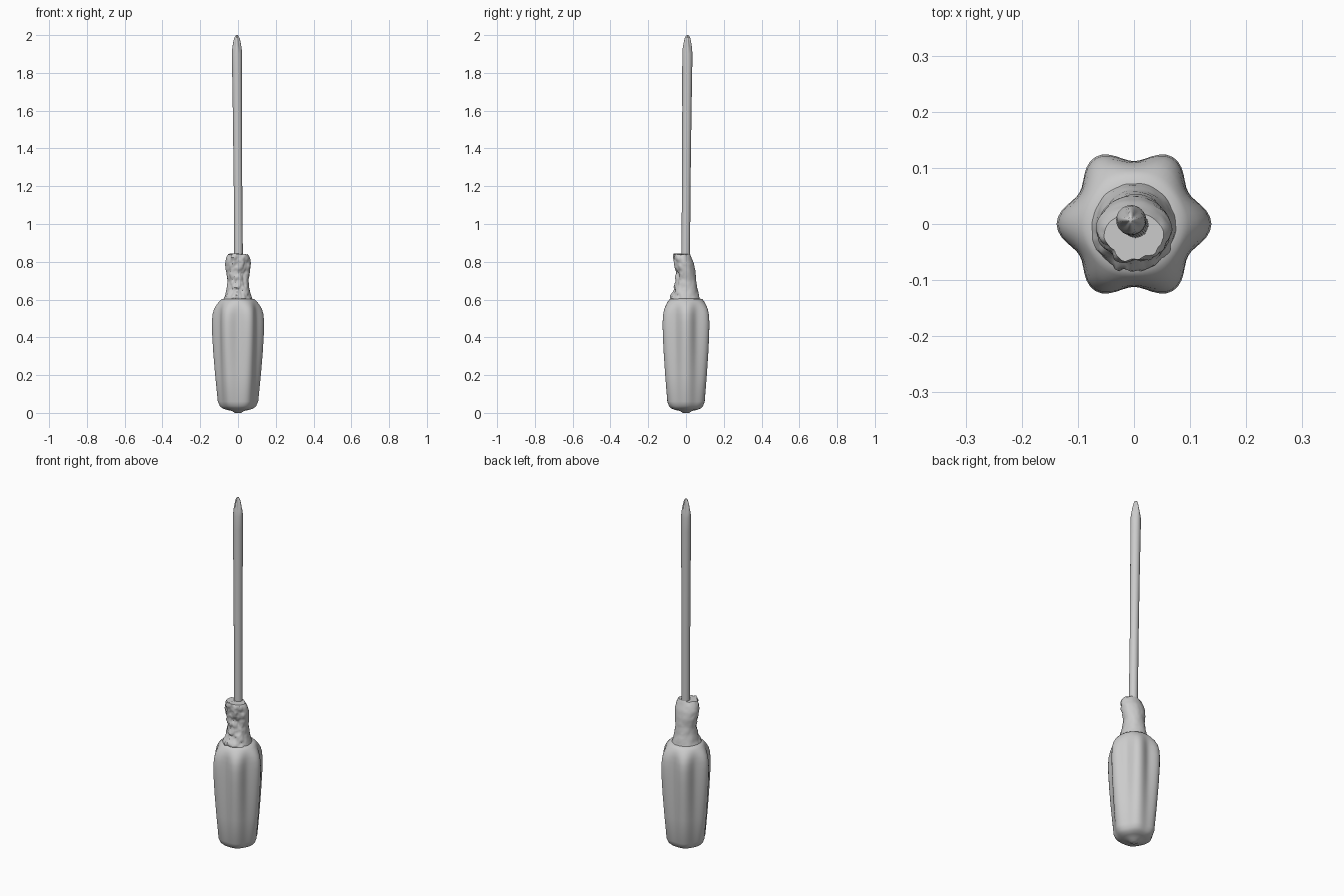
import bpy, bmesh, math
from mathutils import Vector, noise

if "Cube" in bpy.data.objects:
    bpy.data.objects.remove(bpy.data.objects["Cube"], do_unlink=True)

grey = bpy.data.materials.new("plain_grey")
grey.use_nodes = True
colour = (0.6, 0.6, 0.6, 1)
grey.diffuse_color = colour
grey.node_tree.nodes["Principled BSDF"].inputs["Base Color"].default_value = colour


def sample(profile, z):
    """Values of a profile [(z, a, b, ...)] interpolated at height z."""
    for low, high in zip(profile, profile[1:]):
        if z <= high[0]:
            t = (z - low[0]) / (high[0] - low[0])
            return [p + (q - p) * t for p, q in zip(low[1:], high[1:])]
    return list(profile[-1][1:])


def loft(name, heights, sides, point, angle):
    """Skin closed rings; point(a, z) gives the surface position."""
    bm = bmesh.new()
    rings = [[bm.verts.new(point(2 * math.pi * i / sides, z)) for i in range(sides)]
             for z in heights]
    for low, high in zip(rings, rings[1:]):
        for i in range(sides):
            j = (i + 1) % sides
            bm.faces.new((low[i], low[j], high[j], high[i]))
    bm.faces.new(rings[0][::-1])
    bm.faces.new(rings[-1])
    mesh = bpy.data.meshes.new(name)
    bm.to_mesh(mesh)
    bm.free()
    mesh.materials.append(grey)
    obj = bpy.data.objects.new(name, mesh)
    bpy.context.collection.objects.link(obj)
    bpy.ops.object.select_all(action="DESELECT")
    bpy.context.view_layer.objects.active = obj
    obj.select_set(True)
    bpy.ops.object.shade_smooth_by_angle(angle=math.radians(angle))
    return obj


# Six-lobed handle: height, ridge radius, groove radius
handle = [(0, .018, .018), (.01, .03, .03), (.016, .06, .06), (.024, .082, .078),
          (.036, .096, .09), (.06, .107, .098), (.2, .121, .106), (.32, .131, .11),
          (.42, .137, .112), (.48, .138, .112), (.52, .135, .111), (.55, .127, .109),
          (.575, .112, .104), (.592, .097, .095), (.602, .086, .086), (.606, .07, .07)]


def handle_point(a, z):
    ridge, groove = sample(handle, z)
    r = groove + (ridge - groove) * (1 + math.cos(6 * a)) / 2
    return Vector((r * math.cos(a), r * math.sin(a), z))


loft("handle", [row[0] for row in handle], 72, handle_point, 50)

# Worn collar: height, half width, front edge, back edge
collar = [(.59, .08, -.088, .078), (.62, .07, -.08, .07), (.66, .06, -.062, .06),
          (.7, .056, -.056, .054), (.75, .064, -.056, .05), (.79, .069, -.066, .042),
          (.82, .064, -.07, .03), (.84, .054, -.064, .02)]


def collar_point(a, z):
    width, front, back = sample(collar, z)
    x, y = width * math.cos(a), (back - front) / 2 * math.sin(a)
    p = Vector((x, y, z))
    pits = noise.noise(p * 32) + 0.5 * noise.noise(p * 70)
    rough = 0.03 + 0.2 * max(0, -math.sin(a))
    k = 1 + rough * (pits - 0.25)
    return Vector((x * k, y * k + (front + back) / 2, z + 0.006 * pits * (z > .83)))


loft("worn_collar", [.59 + .25 * i / 30 for i in range(31)], 72, collar_point, 40)

# Slim shaft with a cross-shaped tip: height, radius, flute depth
shaft = [(.8, .023, 0), (1.2, .0225, 0), (1.6, .0245, 0), (1.82, .0265, 0),
         (1.9, .0265, 0), (1.93, .025, .15), (1.96, .02, .35), (1.985, .0145, .4),
         (1.997, .008, .3), (2, .004, 0)]


def shaft_point(a, z):
    r, flute = sample(shaft, z)
    r *= 1 - flute * (1 - math.cos(4 * a)) / 2
    t = (z - .8) / 1.2
    return Vector((r * math.cos(a) + .003 - .009 * t, r * math.sin(a) - .002 + .01 * t, z))


loft("shaft", [row[0] for row in shaft], 32, shaft_point, 50)
